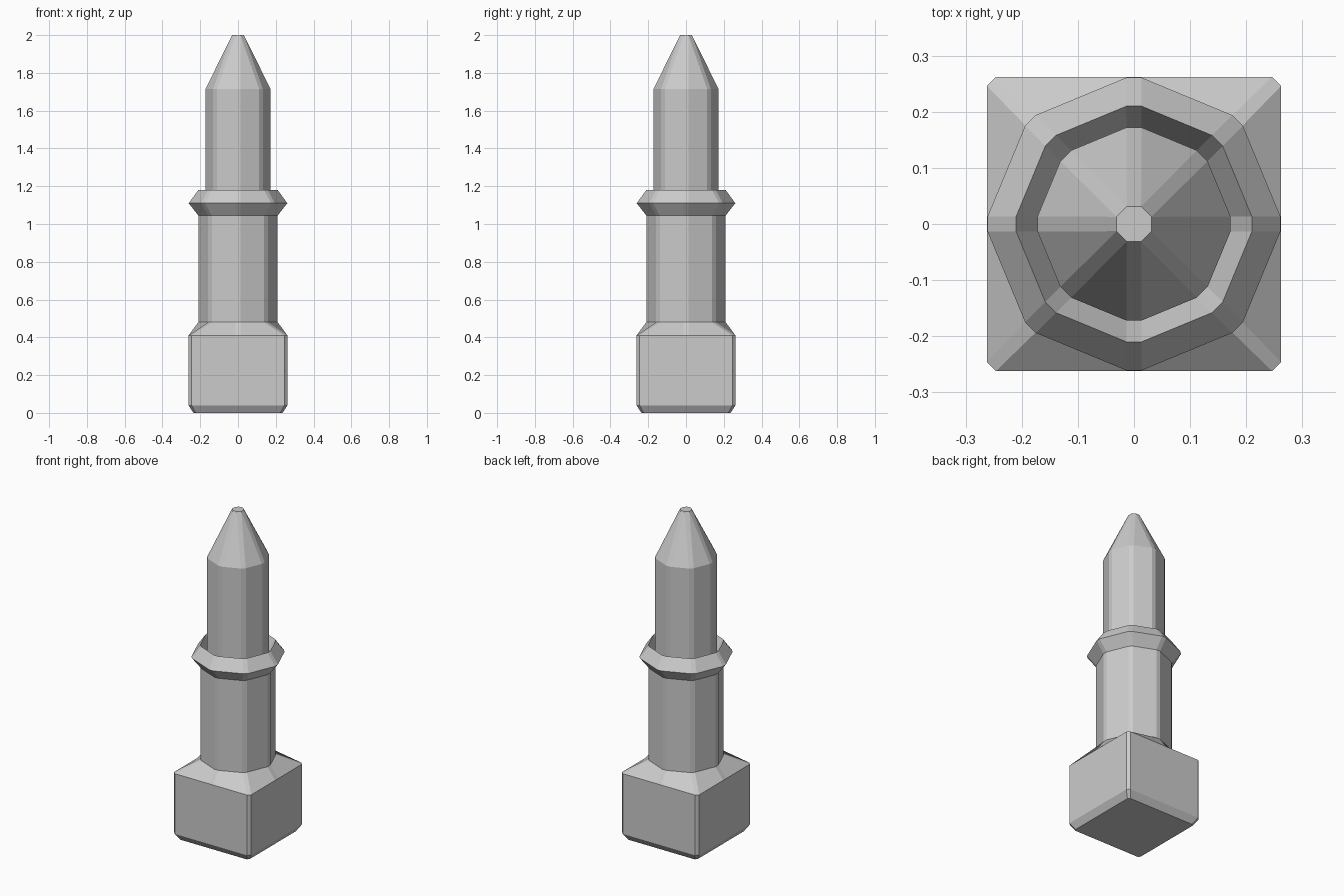
import bpy, bmesh
from math import cos, sin, tan, pi

if "Cube" in bpy.data.objects:
    bpy.data.objects.remove(bpy.data.objects["Cube"])


def rotate(x, y, k):
    a = k * pi / 4
    return x * cos(a) - y * sin(a), x * sin(a) + y * cos(a)


# 16-point ring: an octagon with narrow chamfered corners
def octagon(r, z):
    w = min(0.0135, r * tan(pi / 8))
    return [(*rotate(r, y, k), z) for k in range(8) for y in (-w, w)]


# Matching 16-point ring: a square with chamfered corners
def square(s, z, c=0.016, w=0.0135):
    quarter = [(s, -w), (s, w), (s, s - c), (s - c, s)]
    return [(*rotate(x, y, 2 * k), z) for k in range(4) for x, y in quarter]


def loft(name, rings):
    bm = bmesh.new()
    loops = [[bm.verts.new(p) for p in ring] for ring in rings]
    n = len(loops[0])
    for low, high in zip(loops, loops[1:]):
        for i in range(n):
            j = (i + 1) % n
            bm.faces.new((low[i], low[j], high[j], high[i]))
    bm.faces.new(loops[0][::-1])
    bm.faces.new(loops[-1])
    bmesh.ops.remove_doubles(bm, verts=bm.verts, dist=0.0005)
    bmesh.ops.recalc_face_normals(bm, faces=bm.faces)
    mesh = bpy.data.meshes.new(name)
    bm.to_mesh(mesh)
    bm.free()
    obj = bpy.data.objects.new(name, mesh)
    bpy.context.collection.objects.link(obj)
    return obj


loft("pointed_post", [
    # square foot with bevelled underside
    square(0.236, 0.0, c=0.012),
    square(0.262, 0.04),
    square(0.262, 0.41),
    # shaft and flared collar
    octagon(0.21, 0.48),
    octagon(0.21, 1.045),
    octagon(0.261, 1.11),
    octagon(0.21, 1.18),
    # recess inside the collar, upper shaft and tip
    octagon(0.172, 1.10),
    octagon(0.172, 1.715),
    octagon(0.031, 2.0),
])
